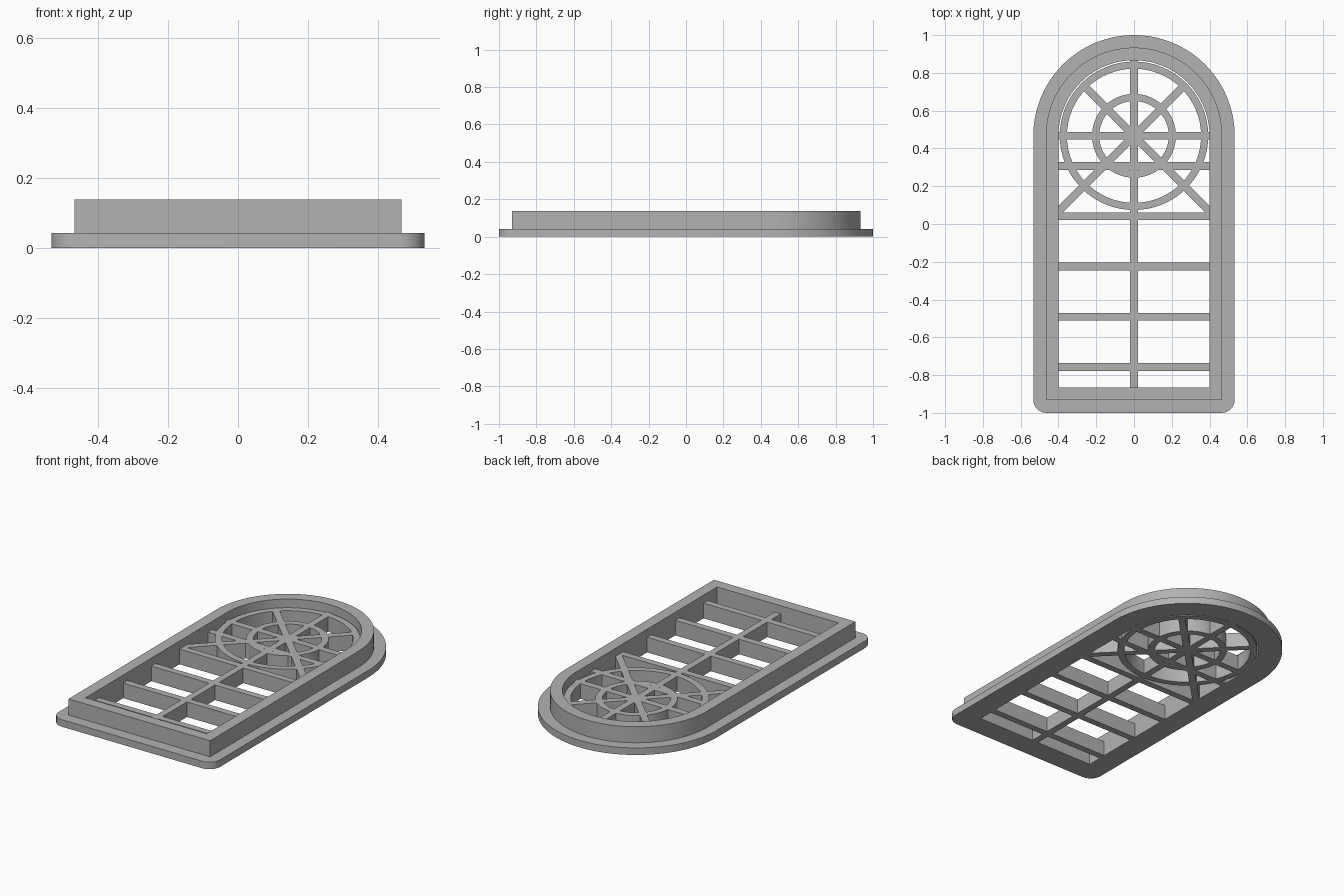
import bpy, bmesh, math
from mathutils import Matrix, Vector

cube = bpy.data.objects.get("Cube")
if cube:
    bpy.data.objects.remove(cube)

ARCH_Y = 0.467      # centre of the arch and the rose
OPENING = 0.4       # half width of the opening
BAR_TOP = 0.09
BAR_W = 0.04

grey = bpy.data.materials.new("plain_grey")
grey.use_nodes = True
colour = (0.45, 0.45, 0.45, 1)
grey.diffuse_color = colour
grey.node_tree.nodes["Principled BSDF"].inputs["Base Color"].default_value = colour


def make_object(name, bm):
    bmesh.ops.recalc_face_normals(bm, faces=bm.faces[:])
    mesh = bpy.data.meshes.new(name)
    bm.to_mesh(mesh)
    bm.free()
    mesh.materials.append(grey)
    obj = bpy.data.objects.new(name, mesh)
    bpy.context.collection.objects.link(obj)
    return obj


def smooth(obj):
    bpy.ops.object.select_all(action='DESELECT')
    obj.select_set(True)
    bpy.context.view_layer.objects.active = obj
    bpy.ops.object.shade_smooth_by_angle(angle=math.radians(30))


def arc(cx, cy, r, start, end, steps):
    angles = [math.radians(start + (end - start) * i / steps) for i in range(steps + 1)]
    return [(cx + r * math.cos(a), cy + r * math.sin(a)) for a in angles]


def arch_outline(half, bottom, corner=0.0):
    """Round-headed outline; the bottom corners may be rounded."""
    x, y = half - corner, bottom + corner
    return (arc(0, ARCH_Y, half, 0, 180, 64)
            + arc(-x, y, corner, 180, 270, 8) + arc(x, y, corner, 270, 360, 8))


def loft(bm, loops):
    """Skin a closed series of (outline, z) loops into a hollow ring."""
    rows = [[bm.verts.new((x, y, z)) for x, y in pts] for pts, z in loops]
    for a, b in zip(rows, rows[1:] + rows[:1]):
        n = len(a)
        for i in range(n):
            bm.faces.new((a[i], a[(i + 1) % n], b[(i + 1) % n], b[i]))
    bmesh.ops.remove_doubles(bm, verts=bm.verts[:], dist=1e-5)


def add_bar(bm, start, end, width=BAR_W):
    a, b = Vector(start), Vector(end)
    d, mid = b - a, (a + b) / 2
    matrix = (Matrix.Translation((mid.x, mid.y, BAR_TOP / 2))
              @ Matrix.Rotation(math.atan2(d.y, d.x), 4, 'Z')
              @ Matrix.Diagonal((d.length, width, BAR_TOP, 1)))
    bmesh.ops.create_cube(bm, size=1, matrix=matrix)


# Frame: wide flange with a raised rim, around one opening
opening = arch_outline(OPENING, -0.865)
flange = arch_outline(0.533, -1.0, 0.07)
rim = arch_outline(0.467, -0.93)
bm = bmesh.new()
loft(bm, [(opening, 0), (flange, 0), (flange, 0.042),
          (rim, 0.042), (rim, 0.138), (opening, 0.138)])
smooth(make_object("window_frame", bm))

# Straight bars and spokes, ends buried in the frame
bm = bmesh.new()
reach = OPENING + 0.03
add_bar(bm, (0, -0.9), (0, ARCH_Y + reach))
for y in (0.307, 0.04, -0.225, -0.49, -0.757, ARCH_Y):
    add_bar(bm, (-reach, y), (reach, y))
for side in (-1, 1):
    add_bar(bm, (side * reach, ARCH_Y - reach), (-side * 0.265, ARCH_Y + 0.265))
bars = make_object("glazing_bars", bm)

# Two concentric rings of the rose
bm = bmesh.new()
for outer, inner in ((0.393, 0.355), (0.222, 0.184)):
    pair = [arc(0, ARCH_Y, r, 0, 360 - 5.625, 63) for r in (outer, inner)]
    loft(bm, [(pair[0], 0), (pair[0], BAR_TOP), (pair[1], BAR_TOP), (pair[1], 0)])
rings = make_object("rose_rings", bm)

# Fuse the rings and bars into one lattice
union = bars.modifiers.new("fuse", 'BOOLEAN')
union.operation = 'UNION'
union.solver = 'EXACT'
union.use_self = True
union.object = rings
bpy.context.view_layer.objects.active = bars
bpy.ops.object.modifier_apply(modifier=union.name)
bpy.data.objects.remove(rings)
smooth(bars)
